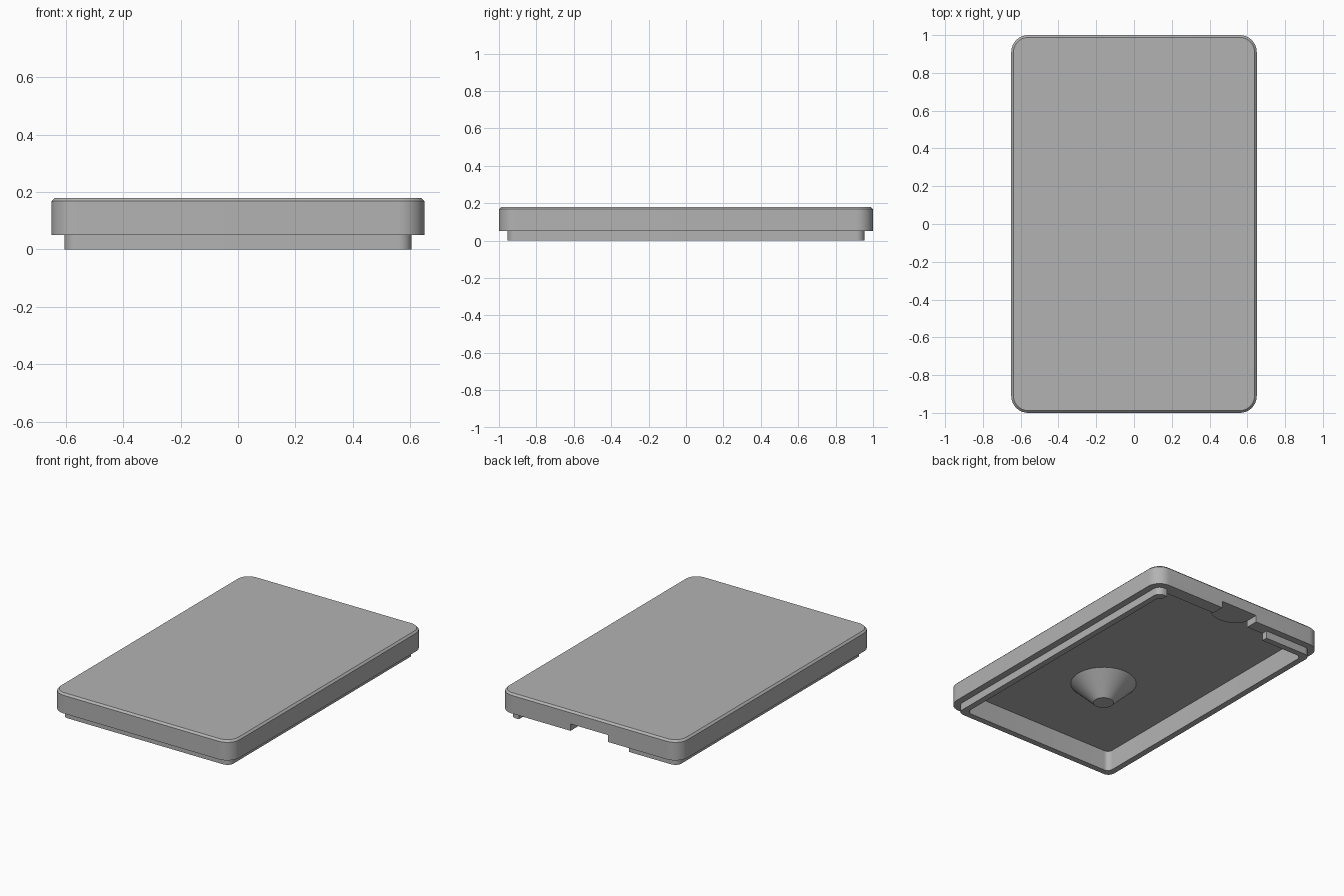
import bpy, bmesh, math

if "Cube" in bpy.data.objects:
    bpy.data.objects.remove(bpy.data.objects["Cube"])

HALF_X, HALF_Y, RADIUS = 0.65, 1.0, 0.09
CEILING, LIP_TOP, NOTCH_TOP = 0.135, 0.05, 0.095
INNER = 0.085  # inset of the cavity wall

grey = bpy.data.materials.new("plain grey")
grey.use_nodes = True
colour = (0.45, 0.45, 0.45, 1)
grey.diffuse_color = colour
grey.node_tree.nodes["Principled BSDF"].inputs["Base Color"].default_value = colour


def finish(name, bm):
    bmesh.ops.recalc_face_normals(bm, faces=bm.faces)
    mesh = bpy.data.meshes.new(name)
    bm.to_mesh(mesh)
    bm.free()
    mesh.materials.append(grey)
    obj = bpy.data.objects.new(name, mesh)
    bpy.context.collection.objects.link(obj)
    return obj


def smooth(obj):
    bpy.ops.object.select_all(action="DESELECT")
    obj.select_set(True)
    bpy.context.view_layer.objects.active = obj
    bpy.ops.object.shade_smooth_by_angle(angle=math.radians(30))


def loft(name, loops):
    """Join matching outlines in order and cap both ends."""
    bm = bmesh.new()
    rings = [[bm.verts.new(p) for p in loop] for loop in loops]
    for a, b in zip(rings, rings[1:]):
        for i in range(len(a)):
            j = (i + 1) % len(a)
            bm.faces.new((a[i], a[j], b[j], b[i]))
    bm.faces.new(rings[0])
    bm.faces.new(rings[-1])
    return finish(name, bm)


def rounded_rect(inset, z, steps=10):
    r = max(RADIUS - inset, 0.035)
    cx, cy = HALF_X - inset - r, HALF_Y - inset - r
    points = []
    for q, (sx, sy) in enumerate([(1, 1), (-1, 1), (-1, -1), (1, -1)]):
        for i in range(steps + 1):
            a = math.pi / 2 * (q + i / steps)
            points.append((sx * cx + r * math.cos(a), sy * cy + r * math.sin(a), z))
    return points


def circle(x, y, r, z, n=48):
    return [(x + r * math.cos(math.tau * i / n), y + r * math.sin(math.tau * i / n), z)
            for i in range(n)]


def half_disc(z, n=24):
    y0 = HALF_Y - INNER
    return [(0.135 * math.cos(math.pi * i / n), y0 - 0.1 * math.sin(math.pi * i / n), z)
            for i in range(n + 1)]


def cut_box(target, x0, x1, y0, y1, z0, z1):
    corners = [(x0, y0), (x1, y0), (x1, y1), (x0, y1)]
    cutter = loft("cutter", [[(x, y, z) for x, y in corners] for z in (z0, z1)])
    cutter.hide_render = True
    mod = target.modifiers.new("cut", "BOOLEAN")
    mod.operation, mod.solver, mod.object = "DIFFERENCE", "EXACT", cutter
    bpy.context.view_layer.objects.active = target
    bpy.ops.object.modifier_apply(modifier=mod.name)
    bpy.data.objects.remove(cutter)


# Hollow lid with a stepped lip below and a chamfered top edge
section = [(INNER, CEILING), (INNER, 0), (0.045, 0), (0.045, LIP_TOP),
           (0, LIP_TOP), (0, 0.168), (0.012, 0.18)]
lid = loft("lid", [rounded_rect(inset, z) for inset, z in section])

# Gap in the back lip and cable notch through the back wall
cut_box(lid, -0.255, 0.54, 0.9, 1.1, -0.1, LIP_TOP)
cut_box(lid, -0.135, 0.135, 0.9, 1.1, -0.1, NOTCH_TOP)
smooth(lid)

# Tapered post under the ceiling
post = loft("tapered_post", [circle(0, -0.29, 0.2, CEILING + 0.01),
                             circle(0, -0.29, 0.2, CEILING),
                             circle(0, -0.29, 0.062, 0)])
smooth(post)

# Half-round pad behind the notch
smooth(loft("notch_pad", [half_disc(NOTCH_TOP), half_disc(CEILING + 0.01)]))
